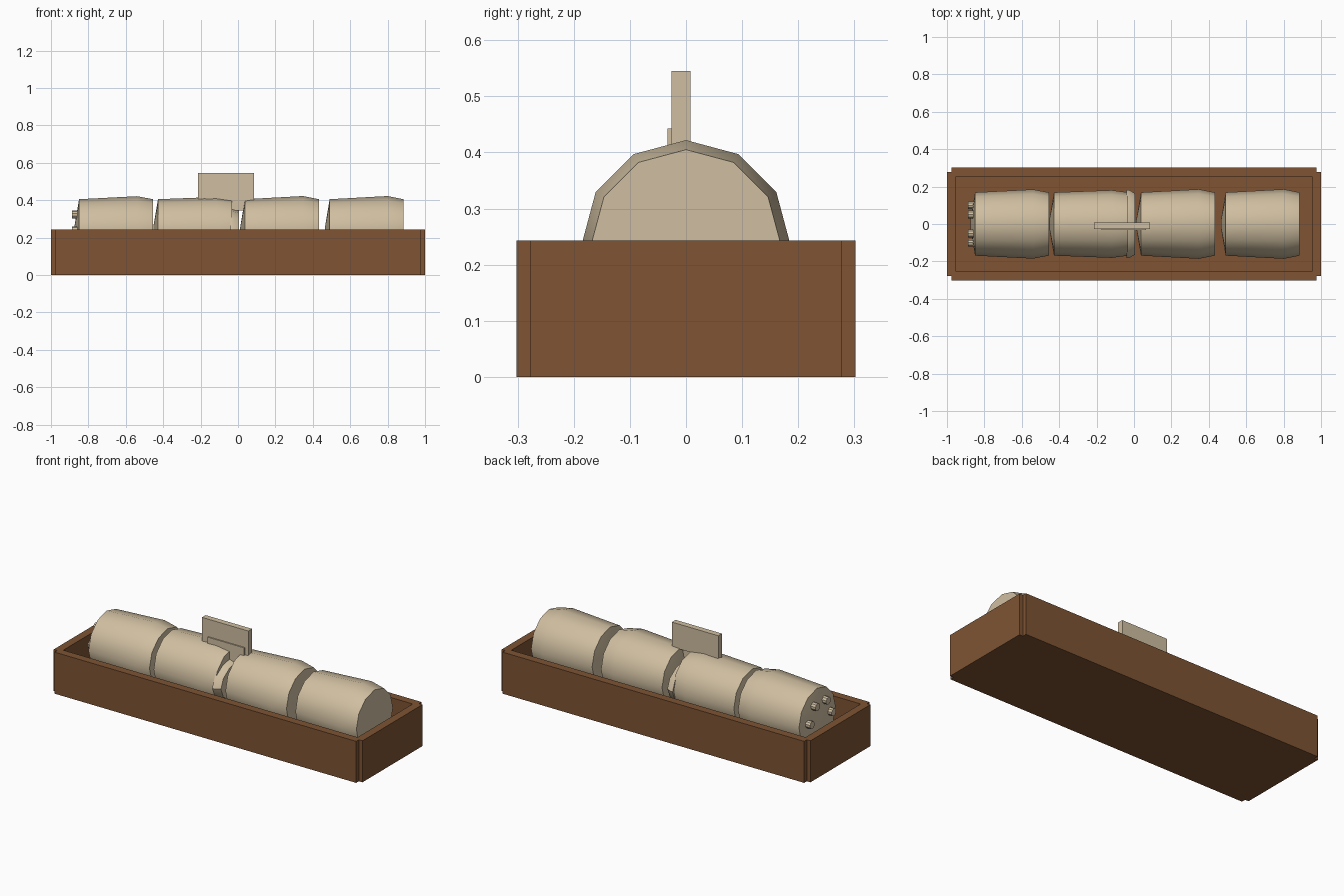
import bpy, bmesh, math

if "Cube" in bpy.data.objects:
    bpy.data.objects.remove(bpy.data.objects["Cube"])


def material(name, rgb):
    m = bpy.data.materials.new(name)
    m.diffuse_color = (*rgb, 1)
    m.use_nodes = True
    m.node_tree.nodes["Principled BSDF"].inputs["Base Color"].default_value = m.diffuse_color
    return m


brown = material("brown wood", (0.21, 0.088, 0.034))
tan = material("pale tan", (0.63, 0.52, 0.355))

AXIS_Z = 0.236  # height of the roll's centre line
SIDES = 12


def finish(name, bm, mat, smooth=None):
    bmesh.ops.recalc_face_normals(bm, faces=bm.faces[:])
    me = bpy.data.meshes.new(name)
    bm.to_mesh(me)
    bm.free()
    me.materials.append(mat)
    ob = bpy.data.objects.new(name, me)
    bpy.context.collection.objects.link(ob)
    if smooth:
        bpy.ops.object.select_all(action='DESELECT')
        ob.select_set(True)
        bpy.context.view_layer.objects.active = ob
        bpy.ops.object.shade_smooth_by_angle(angle=math.radians(smooth))
    return ob


def box(name, lo, hi, mat):
    bm = bmesh.new()
    bmesh.ops.create_cube(bm, size=1)
    for v in bm.verts:
        v.co = [(a + b) / 2 + c * (b - a) for a, b, c in zip(lo, hi, v.co)]
    return finish(name, bm, mat)


def turned(name, profile, mat, y=0, z=AXIS_Z, sides=SIDES, flat=1, smooth=35):
    """Lathe (x, radius) points about an x-aligned axis; flat squashes height."""
    bm = bmesh.new()
    rings = []
    for x, r in profile:
        rings.append([bm.verts.new((x, y + r * math.sin(2 * math.pi * i / sides),
                                    z + flat * r * math.cos(2 * math.pi * i / sides)))
                      for i in range(sides)])
    for a, b in zip(rings, rings[1:]):
        for i in range(sides):
            j = (i + 1) % sides
            bm.faces.new((a[i], a[j], b[j], b[i]))
    bm.faces.new(rings[0])
    bm.faces.new(rings[-1])
    return finish(name, bm, mat, smooth)


# Open tray: floor and four boards with notched corners
box("tray_floor", (-0.975, -0.277, 0), (0.975, 0.277, 0.045), brown)
for s, side in ((-1, "front"), (1, "back")):
    ys = sorted((s * 0.255, s * 0.302))
    box("tray_%s_board" % side, (-0.977, ys[0], 0), (0.977, ys[1], 0.243), brown)
for s, side in ((-1, "left"), (1, "right")):
    xs = sorted((s * 0.953, s))
    box("tray_%s_board" % side, (xs[0], -0.277, 0), (xs[1], 0.277, 0.243), brown)

# Four bulging segments with a shallow conical left end
for k, (start, bulge) in enumerate(((-0.875, 0.185), (-0.453, 0.181),
                                    (0.012, 0.186), (0.465, 0.186))):
    turned("roll_segment_%d" % (k + 1),
           [(start, 0.02), (start + 0.025, 0.169),
            (start + 0.335, bulge), (start + 0.42, 0.169)], tan)

# Low collar in the gap between the middle segments
turned("middle_collar", [(-0.04, 0.182), (-0.028, 0.182), (0.005, 0.165)],
       tan, flat=0.66)

# Ring of studs on the left end
for k in range(6):
    a = k * math.pi / 3
    turned("end_stud_%d" % (k + 1), [(-0.888, 0.022), (-0.855, 0.022)], tan,
           y=0.1 * math.cos(a), z=AXIS_Z + 0.1 * math.sin(a), sides=10)

# Upright plaque and the thin plate in front of it
box("plaque", (-0.215, -0.026, 0.4), (0.085, 0.008, 0.545), tan)
box("plaque_lower_plate", (-0.175, -0.033, 0.345), (0.063, -0.02, 0.443), tan)
